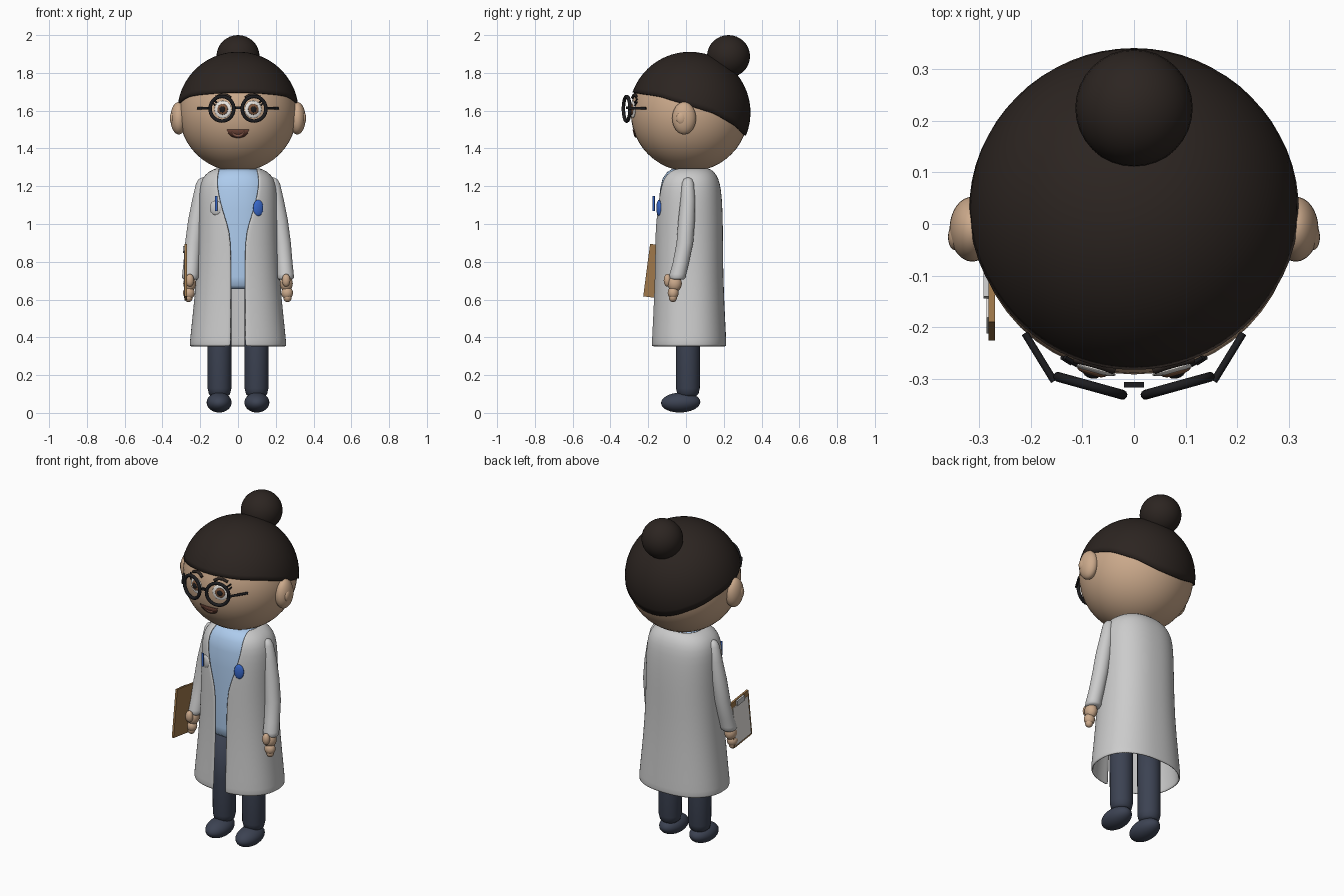
import bpy, bmesh
from math import sin, cos, pi, asin, sqrt, copysign

if "Cube" in bpy.data.objects:
    bpy.data.objects.remove(bpy.data.objects["Cube"])

def mat(name, r, g, b):
    m = bpy.data.materials.new(name)
    m.diffuse_color = (r, g, b, 1)
    m.use_nodes = True
    m.node_tree.nodes["Principled BSDF"].inputs["Base Color"].default_value = m.diffuse_color
    return m

SKIN = mat("skin", .60, .40, .26)
HAIR = mat("dark_hair", .025, .018, .015)
BLACK = mat("black", .012, .012, .014)
BLUE = mat("shirt_blue", .42, .60, .85)
ACCENT = mat("accent_blue", .04, .14, .60)
NAVY = mat("trouser_navy", .045, .055, .085)
WHITE = mat("eye_white", .85, .82, .78)
BROWN = mat("iris_brown", .22, .10, .05)
LIP = mat("mouth_brown", .12, .045, .03)
TONGUE = mat("tongue", .30, .13, .09)
WOOD = mat("board_brown", .35, .19, .07)

def finish(name, bm, m=None, smooth=True):
    bmesh.ops.recalc_face_normals(bm, faces=bm.faces)
    me = bpy.data.meshes.new(name)
    bm.to_mesh(me)
    bm.free()
    if smooth:
        me.shade_smooth()
    ob = bpy.data.objects.new(name, me)
    bpy.context.collection.objects.link(ob)
    if m:
        me.materials.append(m)
    return ob

def ball(name, loc, size, m=None, rot=(0, 0, 0), seg=32):
    bm = bmesh.new()
    bmesh.ops.create_uvsphere(bm, u_segments=seg, v_segments=seg // 2, radius=1)
    ob = finish(name, bm, m)
    ob.location, ob.scale, ob.rotation_euler = loc, size, rot
    return ob

def box(name, loc, size, m=None, rot=(0, 0, 0)):
    bm = bmesh.new()
    bmesh.ops.create_cube(bm, size=1)
    ob = finish(name, bm, m, False)
    ob.location, ob.scale, ob.rotation_euler = loc, size, rot
    return ob

def loft(name, rows, m=None, closed=False, caps=False, thick=0, subd=0):
    bm = bmesh.new()
    vs = [[bm.verts.new(p) for p in r] for r in rows]
    n = len(rows[0])
    for a, b in zip(vs, vs[1:]):
        for i in range(n if closed else n - 1):
            j = (i + 1) % n
            bm.faces.new((a[i], a[j], b[j], b[i]))
    if caps:
        bm.faces.new(vs[0])
        bm.faces.new(vs[-1])
    bmesh.ops.remove_doubles(bm, verts=bm.verts, dist=1e-5)
    ob = finish(name, bm, m)
    if thick:
        s = ob.modifiers.new("thickness", 'SOLIDIFY')
        s.thickness, s.offset = thick, 0
    if subd:
        ob.modifiers.new("smooth", 'SUBSURF').levels = subd
    return ob

def wire(name, pts, r, m, closed=False):
    cu = bpy.data.curves.new(name, 'CURVE')
    cu.dimensions, cu.bevel_depth, cu.bevel_resolution, cu.use_fill_caps = '3D', r, 3, True
    sp = cu.splines.new('POLY')
    sp.points.add(len(pts) - 1)
    for p, c in zip(sp.points, pts):
        p.co = (*c, 1)
    sp.use_cyclic_u = closed
    cu.materials.append(m)
    ob = bpy.data.objects.new(name, cu)
    bpy.context.collection.objects.link(ob)
    return ob

def ring(cx, cy, z, rx, ry, p=2, gap=0, n=40):
    # superellipse section starting at the front, optionally left open there
    t0 = asin(min(1, (gap / rx) ** (p / 2))) if gap else 0
    f = lambda v: copysign(abs(v) ** (2 / p), v)
    out = []
    for i in range(n):
        t = t0 + (2 * pi - 2 * t0) * i / (n - 1 if gap else n)
        out.append((cx + rx * f(sin(t)), cy - ry * f(cos(t)), z))
    return out

def face_y(x, z):
    return .02 - sqrt(max(0, .312 ** 2 - x * x - (z - 1.59) ** 2))

# head and bun
ball("head", (0, .02, 1.59), (.312, .312, .312), SKIN, seg=48)
ball("hair_bun", (0, .225, 1.888), (.114, .114, .112), HAIR)

# hair cap, cut along a hairline that falls toward the back
LINE = [(-.4, 1.70), (-.285, 1.697), (-.14, 1.675), (.02, 1.625), (.15, 1.585), (.26, 1.52), (.32, 1.46), (.4, 1.4)]
def hairline(y):
    for (a, za), (b, zb) in zip(LINE, LINE[1:]):
        if a <= y <= b:
            return za + (zb - za) * (y - a) / (b - a)

def hair_point(th, az, r=.314):
    return (r * sin(th) * sin(az), .02 - r * sin(th) * cos(az), 1.59 + r * cos(th))

columns = []
for i in range(65):
    az, th = 2 * pi * i / 64, 0
    while True:
        p = hair_point(th, az)
        if p[2] <= hairline(p[1]):
            break
        th += .004
    columns.append([hair_point(th * k / 16, az) for k in range(17)])
loft("hair_cap", columns, HAIR, thick=.015)

# mouth projected on the face
def mouth(name, v0, v1, w, off, m):
    rows = []
    for v in (v0, (v0 + v1) / 2, v1):
        row = []
        for i in range(21):
            u = -1 + i / 10
            x, z = w * u, 1.5 - v * .044 * sqrt(1 - u * u)
            row.append((x, face_y(x, z) - off, z))
        rows.append(row)
    loft(name, rows, m, thick=.004)
mouth("mouth", 0, 1, .058, .003, LIP)
mouth("tongue", .6, .92, .035, .005, TONGUE)

# paired face parts
for s in (-1, 1):
    side = "left" if s > 0 else "right"
    ball(side + "_ear", (s * .314, -.01, 1.56), (.044, .063, .086), SKIN)
    ball(side + "_inner_ear", (s * .347, -.025, 1.56), (.014, .026, .032), SKIN, seg=20)
    yaw = s * .27
    nx, ny = sin(yaw), -cos(yaw)
    ex, ey = s * .08, face_y(.08, 1.61)
    for part, r, off, m in (("eye", .046, 0, WHITE), ("iris", .029, .006, BROWN), ("pupil", .016, .011, BLACK)):
        ball(side + "_" + part, (ex + nx * off, ey + ny * off, 1.607), (r, .008, r), m, (0, 0, yaw), 24)
    brow = [(.04, 1.668), (.06, 1.682), (.085, 1.685), (.115, 1.672)]
    wire(side + "_eyebrow", [(s * x, face_y(x, z) - .004, z) for x, z in brow], .008, HAIR)
    for k in range(2):
        a, b = (.112 + k * .01, 1.642 - k * .014), (.134 + k * .006, 1.662 - k * .016)
        wire(side + "_eyelash", [(s * x, face_y(x, z) - .006, z) for x, z in (a, b)], .004, BLACK)
    # glasses rim and temple
    c = cos(yaw)
    rim = [(s * .085 + .065 * cos(t) * c, -.314 + .065 * cos(t) * sin(yaw), 1.61 + .065 * sin(t))
           for t in [2 * pi * i / 40 for i in range(40)]]
    wire(side + "_glasses_rim", rim, .0095, BLACK, True)
    wire(side + "_glasses_temple", [(s * .155, -.305, 1.612), (s * .212, -.212, 1.612)], .007, BLACK)
box("glasses_bridge", (0, -.312, 1.615), (.038, .011, .013), BLACK)

# lab coat: open-fronted shell; z, half width, half depth, half opening
COAT = [(1.292, .11, .10, .098), (1.275, .15, .128, .103), (1.24, .187, .152, .108), (1.18, .202, .166, .107),
        (1.08, .205, .172, .083), (1.0, .206, .174, .055), (.92, .207, .175, .036), (.72, .214, .176, .034),
        (.5, .236, .186, .036), (.37, .25, .193, .037), (.352, .25, .193, .037)]
loft("lab_coat", [ring(0, .015, z, rx, ry, 2.3, g, 49) for z, rx, ry, g in COAT], thick=.012, subd=1)
# shirt inside the coat
shirt = [ring(0, .015, z, rx - .013, ry - .013, 2.3) for z, rx, ry, g in COAT[:8]]
shirt += [ring(0, .015, .675, .2, .16, 2.3), ring(0, .015, .655, .18, .14, 2.3)]
loft("shirt", shirt, BLUE, True, True)

# limbs
for s in (-1, 1):
    side = "left" if s > 0 else "right"
    arm = [(.186, .01, 1.245, .008), (.186, .01, 1.238, .022), (.19, .01, 1.215, .032), (.203, .01, 1.13, .039),
           (.22, .003, 1.02, .044), (.236, -.006, .9, .044), (.246, -.028, .79, .043), (.251, -.043, .735, .044),
           (.252, -.046, .715, .044), (.252, -.047, .706, .036)]
    loft(side + "_sleeve", [ring(s * x, y, z, r, r, n=24) for x, y, z, r in arm], None, True, True)
    ball(side + "_palm", (s * .256, -.06, .685), (.034, .038, .044), SKIN, seg=24)
    ball(side + "_fingers", (s * .26, -.068, .635), (.031, .029, .034), SKIN, seg=24)
    ball(side + "_fingertips", (s * .262, -.069, .612), (.022, .022, .026), SKIN, seg=24)
    ball(side + "_thumb", (s * .255, -.098, .702), (.022, .02, .034), SKIN, seg=24)
    leg = [(.70, .064), (.35, .064), (.13, .063), (.1, .056), (.085, .04)]
    loft(side + "_leg", [ring(s * .098, .01, z, r, r, n=28) for z, r in leg], NAVY, True, True)
    ball(side + "_shoe", (s * .1, -.028, .055), (.066, .104, .053), NAVY, (.04, 0, 0))

# chest details
ball("badge", (.107, -.143, 1.085), (.028, .012, .043), ACCENT, (0, 0, .3), 24)
ball("chest_pocket", (-.117, -.137, 1.085), (.034, .012, .038), None, (0, 0, -.3), 24)
wire("pen", [(-.115, -.172, 1.07), (-.115, -.172, 1.148)], .007, ACCENT)

# clipboard held in the right hand, paper facing out
TILT = (-.13, 0, 0)
box("clipboard", (-.276, -.124, .745), (.012, .17, .28), WOOD, TILT)
box("clipboard_paper", (-.284, -.125, .735), (.005, .145, .235), WHITE, TILT)
box("clipboard_clip", (-.287, -.108, .865), (.01, .07, .03), None, TILT)
